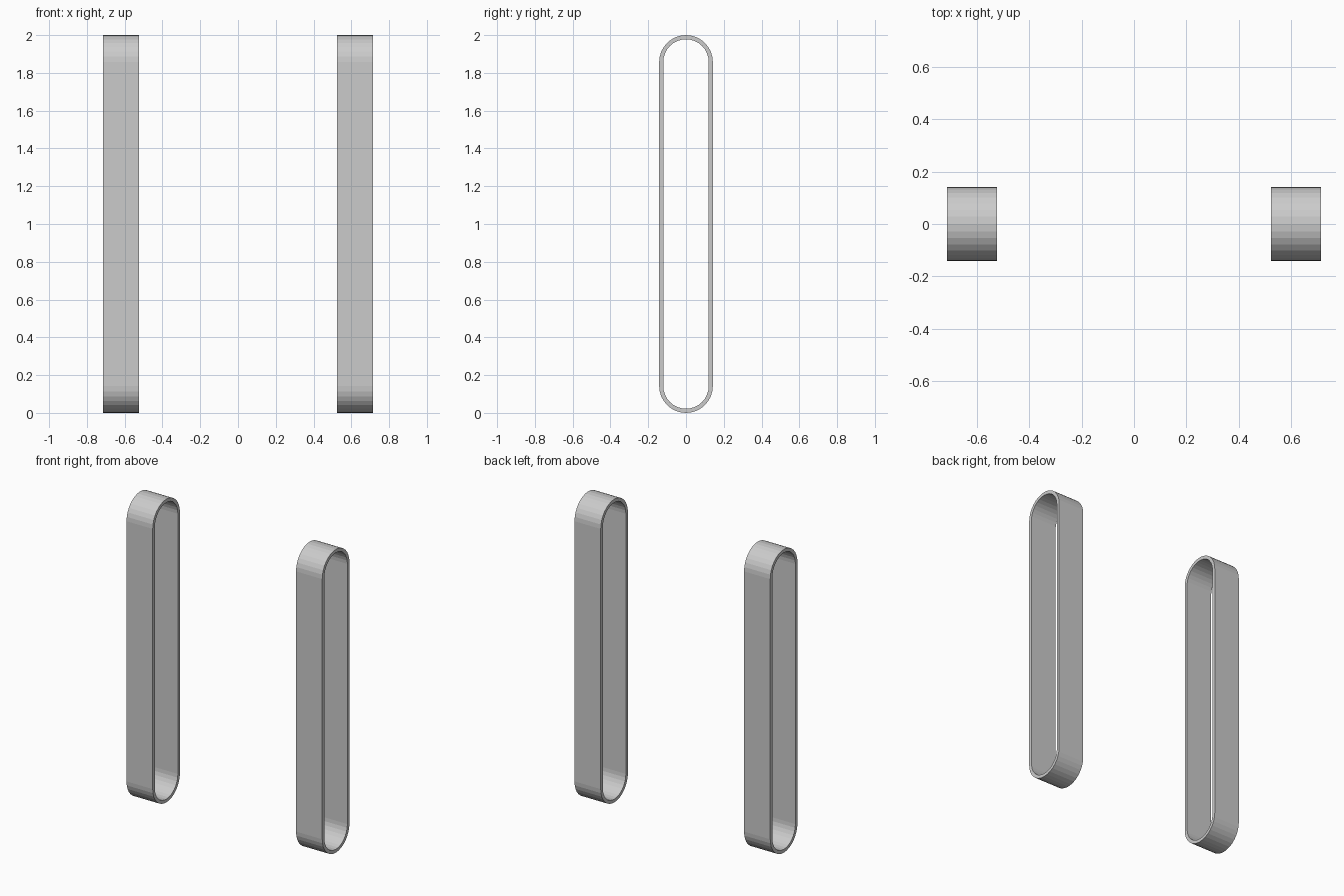
import bpy, bmesh, math

if "Cube" in bpy.data.objects:
    bpy.data.objects.remove(bpy.data.objects["Cube"])

R, WALL, HEIGHT = 0.142, 0.022, 2.0
X_IN, X_OUT = 0.523, 0.714
SEG = 16  # sides per half-round end


def stadium(radius):
    """Rounded-end loop in the YZ plane."""
    pts = []
    for cz, start in ((HEIGHT - R, 0.0), (R, math.pi)):
        for i in range(SEG + 1):
            a = start + math.pi * i / SEG
            pts.append((radius * math.cos(a), cz + radius * math.sin(a)))
    return pts


def loop_leg(name, x0, x1):
    bm = bmesh.new()
    rings = [[bm.verts.new((x, y, z)) for y, z in stadium(r)]
             for x, r in ((x0, R), (x1, R), (x1, R - WALL), (x0, R - WALL))]
    n = len(rings[0])
    # Bridge outer wall, side rim, inner wall and other rim
    for k in range(4):
        a, b = rings[k], rings[(k + 1) % 4]
        for i in range(n):
            j = (i + 1) % n
            bm.faces.new((a[i], a[j], b[j], b[i]))
    bmesh.ops.recalc_face_normals(bm, faces=bm.faces)
    mesh = bpy.data.meshes.new(name)
    bm.to_mesh(mesh)
    bm.free()
    obj = bpy.data.objects.new(name, mesh)
    bpy.context.collection.objects.link(obj)


# Pair of flat-bar loop legs
loop_leg("left_loop_leg", -X_OUT, -X_IN)
loop_leg("right_loop_leg", X_IN, X_OUT)
